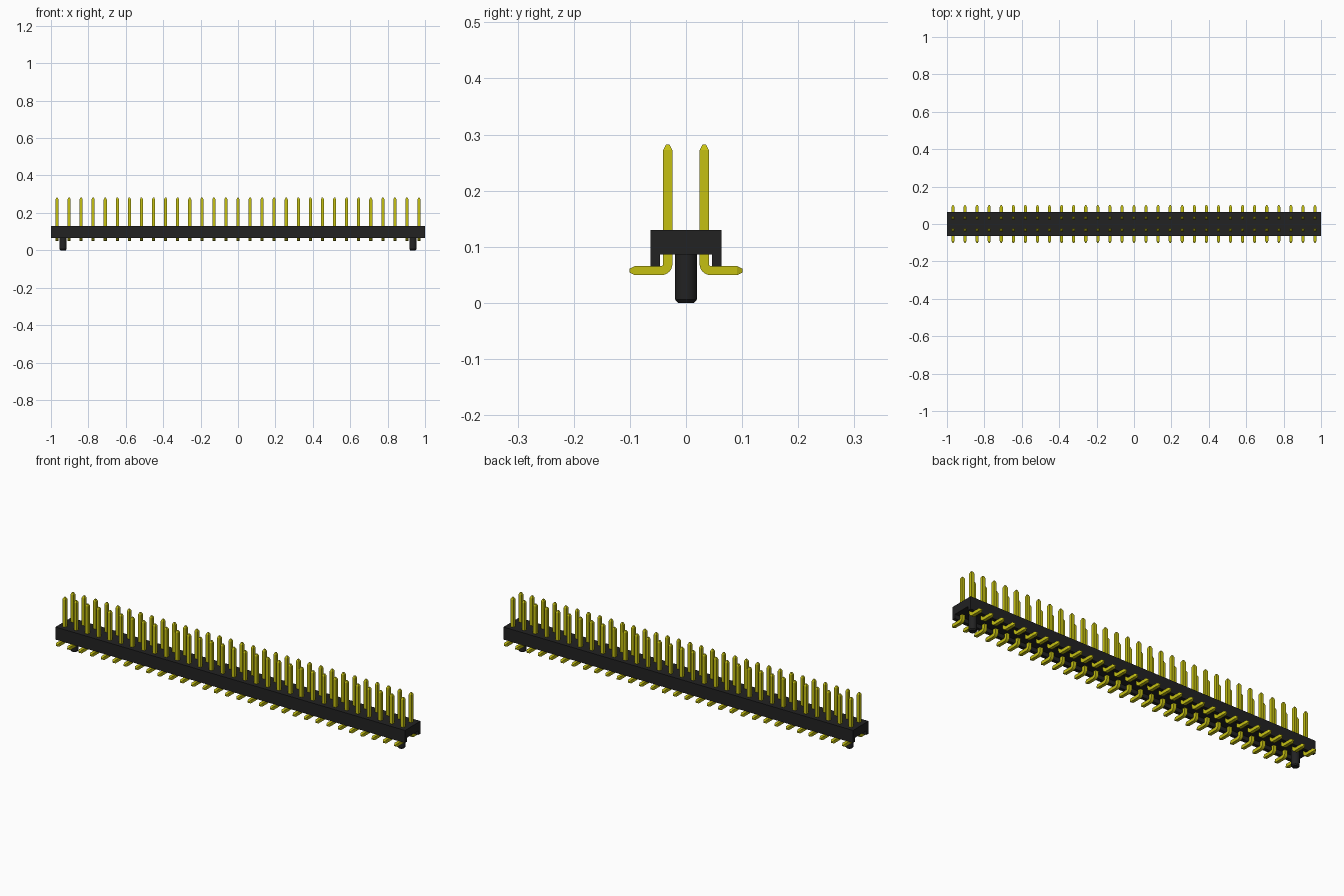
import bpy, bmesh, math
from mathutils import Vector

cube = bpy.data.objects.get("Cube")
if cube:
    bpy.data.objects.remove(cube, do_unlink=True)

COUNT = 31                 # pins per row
PITCH = 2.0 / COUNT
ROW_Y = 0.0325             # distance of each row from the centre line
HALF = 0.0082              # half the pin thickness
FOOT_Z = 0.0575            # centre height of the soldered feet


def material(name, rgb):
    m = bpy.data.materials.new(name)
    m.use_nodes = True
    m.diffuse_color = (*rgb, 1)
    m.node_tree.nodes["Principled BSDF"].inputs["Base Color"].default_value = (*rgb, 1)
    return m


def make_object(name, bm, mat):
    bmesh.ops.recalc_face_normals(bm, faces=bm.faces)
    mesh = bpy.data.meshes.new(name)
    bm.to_mesh(mesh)
    bm.free()
    mesh.materials.append(mat)
    ob = bpy.data.objects.new(name, mesh)
    bpy.context.collection.objects.link(ob)
    return ob


def loft(rings):
    """Skin a list of closed rings and cap both ends."""
    bm = bmesh.new()
    loops = [[bm.verts.new(p) for p in ring] for ring in rings]
    for a, b in zip(loops, loops[1:]):
        for i in range(len(a)):
            j = (i + 1) % len(a)
            bm.faces.new((a[i], a[j], b[j], b[i]))
    bm.faces.new(loops[0])
    bm.faces.new(loops[-1])
    return bm


def smooth(ob, angle):
    bpy.ops.object.select_all(action='DESELECT')
    ob.select_set(True)
    bpy.context.view_layer.objects.active = ob
    bpy.ops.object.shade_smooth_by_angle(angle=math.radians(angle))


black = material("black plastic", (0.0160, 0.0160, 0.0165))
gold = material("yellow metal", (0.56, 0.53, 0.006))

# Housing: channel section run along the full length
section = [(-0.0635, 0.065), (-0.0635, 0.13), (0.0635, 0.13), (0.0635, 0.065),
           (0.046, 0.065), (0.046, 0.086), (-0.046, 0.086), (-0.046, 0.065)]
make_object("housing", loft([[(x, y, z) for y, z in section] for x in (-1, 1)]), black)

# Locating pegs between the two outermost pins at each end
for name, side in (("left_peg", 1), ("right_peg", -1)):
    cx = side * (1 - PITCH)
    rings = [[(cx + r * math.cos(k * math.tau / 32), r * math.sin(k * math.tau / 32), z)
              for k in range(32)]
             for z, r in ((0, 0.0145), (0.006, 0.0195), (0.09, 0.0195))]
    smooth(make_object(name, loft(rings), black), 30)


# Pin: square bar swept down from the tip, round a bend and out to the foot
def pin_rings(side):
    bend = 0.0115
    stations = [(ROW_Y, 0.282, 0, 0.4), (ROW_Y, 0.272, 0, 1)]
    for k in range(9):
        a = k / 8 * math.pi / 2
        stations.append((ROW_Y + bend * (1 - math.cos(a)),
                         FOOT_Z + bend * (1 - math.sin(a)), a, 1))
    stations += [(0.091, FOOT_Z, math.pi / 2, 1), (0.101, FOOT_Z, math.pi / 2, 0.4)]
    rings = []
    for y, z, a, s in stations:
        across = Vector((0, math.cos(a), math.sin(a))) * HALF * s
        ring = []
        for u, v in ((-1, -1), (1, -1), (1, 1), (-1, 1)):
            ring.append((u * HALF * s, side * (y + v * across.y), z + v * across.z))
        rings.append(ring)
    return rings


for name, side in (("back_pins", 1), ("front_pins", -1)):
    row = make_object(name, loft(pin_rings(side)), gold)
    row.location.x = -1 + PITCH / 2
    smooth(row, 20)
    arr = row.modifiers.new("row", 'ARRAY')
    arr.count = COUNT
    arr.use_relative_offset = False
    arr.use_constant_offset = True
    arr.constant_offset_displace = (PITCH, 0, 0)
    # keep the array ahead of the shading modifier
    row.modifiers.move(len(row.modifiers) - 1, 0)
